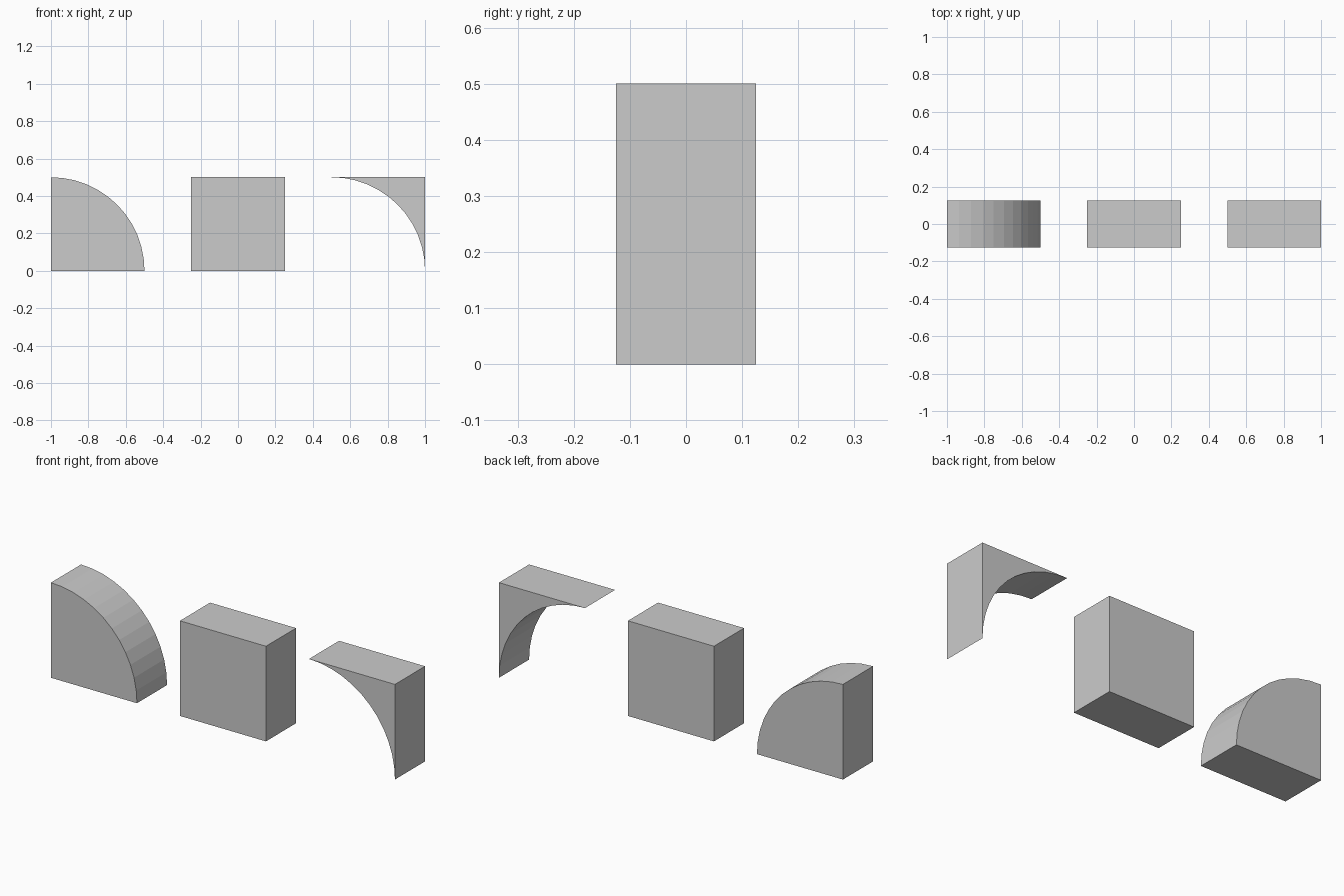
import bpy
import bmesh
from math import sin, cos, pi

if "Cube" in bpy.data.objects:
    bpy.data.objects.remove(bpy.data.objects["Cube"])

R = 0.5        # block size and arc radius
HALF = 0.125   # half depth
SEGMENTS = 12  # flat facets per quarter arc


def quarter_arc(cx):
    """Quarter circle from (cx + R, 0) up to (cx, R)."""
    steps = [pi / 2 * i / SEGMENTS for i in range(SEGMENTS + 1)]
    return [(cx + R * cos(a), R * sin(a)) for a in steps]


def extrude_profile(name, profile):
    """Solid block from an x/z outline, centred on y = 0."""
    bm = bmesh.new()
    face = bm.faces.new([bm.verts.new((x, -HALF, z)) for x, z in profile])
    result = bmesh.ops.extrude_face_region(bm, geom=[face], use_keep_orig=True)
    moved = [v for v in result["geom"] if isinstance(v, bmesh.types.BMVert)]
    bmesh.ops.translate(bm, verts=moved, vec=(0, 2 * HALF, 0))
    bmesh.ops.recalc_face_normals(bm, faces=bm.faces)
    mesh = bpy.data.meshes.new(name)
    bm.to_mesh(mesh)
    bm.free()
    obj = bpy.data.objects.new(name, mesh)
    bpy.context.collection.objects.link(obj)
    return obj


# Convex quarter-round block
extrude_profile("quarter_round_block", [(-1, 0)] + quarter_arc(-1))

# Plain square block
extrude_profile("square_block", [(-R / 2, 0), (R / 2, 0), (R / 2, R), (-R / 2, R)])

# Concave corner block, the complement of the quarter round
extrude_profile("concave_corner_block", [(1, R)] + quarter_arc(0.5)[::-1])
